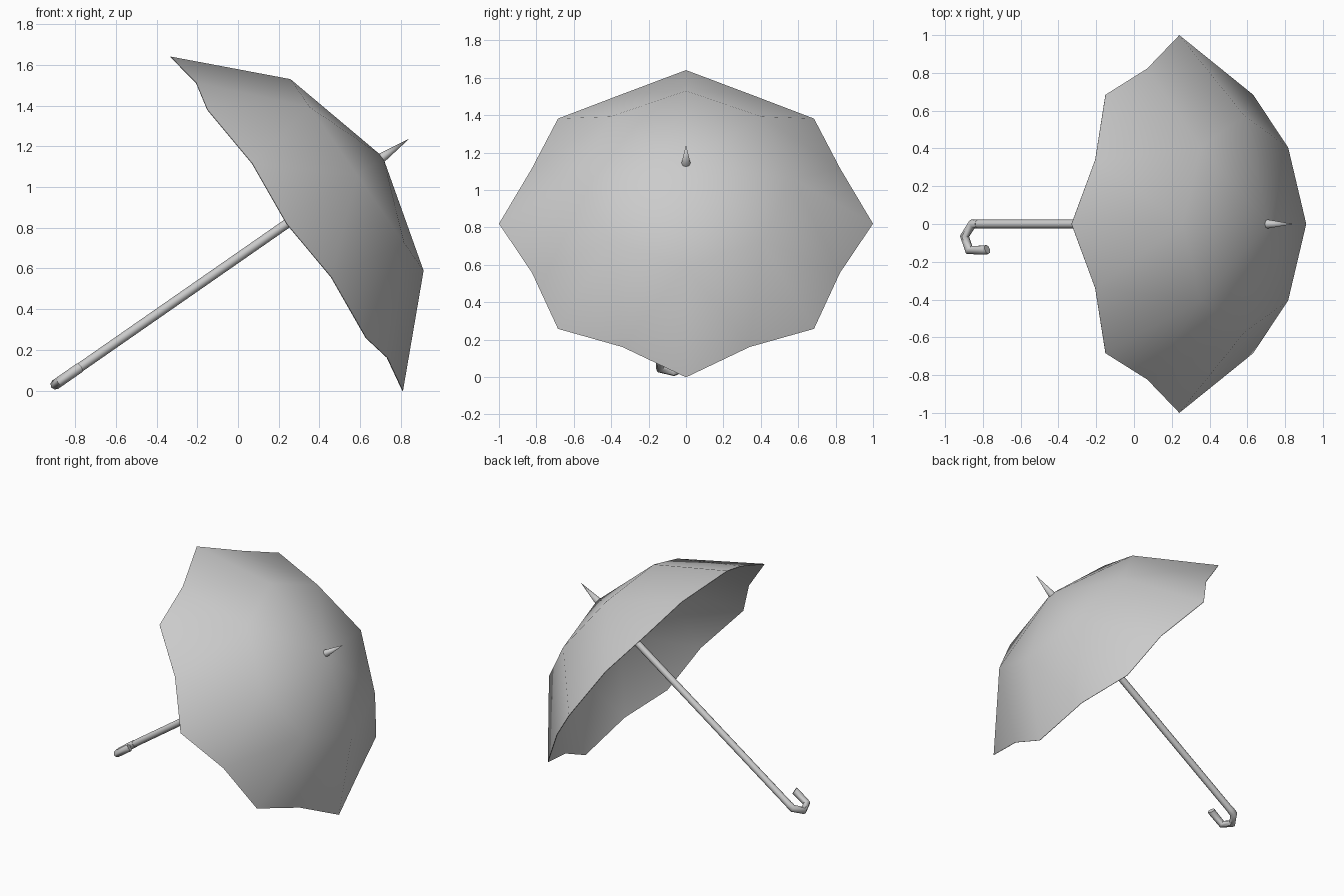
import bpy, bmesh
from math import sin, cos, pi, radians

cube = bpy.data.objects.get("Cube")
if cube:
    bpy.data.objects.remove(cube, do_unlink=True)

# One plain grey for the whole model
grey = bpy.data.materials.new("plain grey")
grey.use_nodes = True
GREY = (0.6, 0.6, 0.6, 1)
grey.diffuse_color = GREY
grey.node_tree.nodes["Principled BSDF"].inputs["Base Color"].default_value = GREY


def finish(obj, angle):
    """Colour, tilt onto the ground and shade; local z is the shaft axis."""
    obj.data.materials.append(grey)
    obj.location = (0.24, 0, 0.82)
    obj.rotation_euler = (0, radians(55.2), 0)
    bpy.ops.object.select_all(action='DESELECT')
    obj.select_set(True)
    bpy.context.view_layer.objects.active = obj
    bpy.ops.object.convert(target='MESH')
    bpy.ops.object.shade_smooth_by_angle(angle=radians(angle))


def add_object(name, data):
    obj = bpy.data.objects.new(name, data)
    bpy.context.collection.objects.link(obj)
    return obj


def add_bmesh(name, bm):
    bmesh.ops.recalc_face_normals(bm, faces=bm.faces)
    mesh = bpy.data.meshes.new(name)
    bm.to_mesh(mesh)
    bm.free()
    return add_object(name, mesh)


# Canopy: eight panels with scalloped rims around a shallow crown
bm = bmesh.new()


def polar(radius, step, height):
    a = step * pi / 8
    return bm.verts.new((radius * cos(a), radius * sin(a), height))


apex = bm.verts.new((0, 0, 0.575))
shoulder = [polar(0.573, 2 * i, 0.42) for i in range(8)]
tips = [polar(1.0 if i % 2 == 0 else 0.968, 2 * i, 0) for i in range(8)]
scallops = [polar(0.891, 2 * i + 1, 0.03) for i in range(8)]
for i in range(8):
    j = (i + 1) % 8
    bm.faces.new((apex, shoulder[i], shoulder[j]))
    bm.faces.new((shoulder[i], tips[i], scallops[i]))
    bm.faces.new((shoulder[i], scallops[i], shoulder[j]))
    bm.faces.new((shoulder[j], scallops[i], tips[j]))
canopy = add_bmesh("canopy", bm)
cloth = canopy.modifiers.new("cloth", 'SOLIDIFY')
cloth.thickness = 0.004
cloth.offset = -1
finish(canopy, 60)

# Spike on top of the canopy
bm = bmesh.new()
bmesh.ops.create_cone(bm, cap_ends=True, segments=8, radius1=0.026, radius2=0,
                      depth=0.18)
bmesh.ops.translate(bm, verts=bm.verts, vec=(0, 0, 0.645))
finish(add_bmesh("spike", bm), 50)


# Shaft and hooked handle: round tubes along straight paths
def tube(name, points, radius):
    curve = bpy.data.curves.new(name, 'CURVE')
    curve.dimensions = '3D'
    curve.bevel_depth = radius
    curve.bevel_resolution = 2
    curve.use_fill_caps = True
    spline = curve.splines.new('POLY')
    spline.points.add(len(points) - 1)
    for p, (y, z) in zip(spline.points, points):
        p.co = (0, y, z, 1)
    finish(add_object(name, curve), 50)


tube("shaft", [(0, 0.57), (0, -1.32)], 0.023)
tube("handle", [(0, -1.30), (0, -1.335), (-0.065, -1.385), (-0.138, -1.355),
                (-0.138, -1.25), (-0.134, -1.238)], 0.025)
